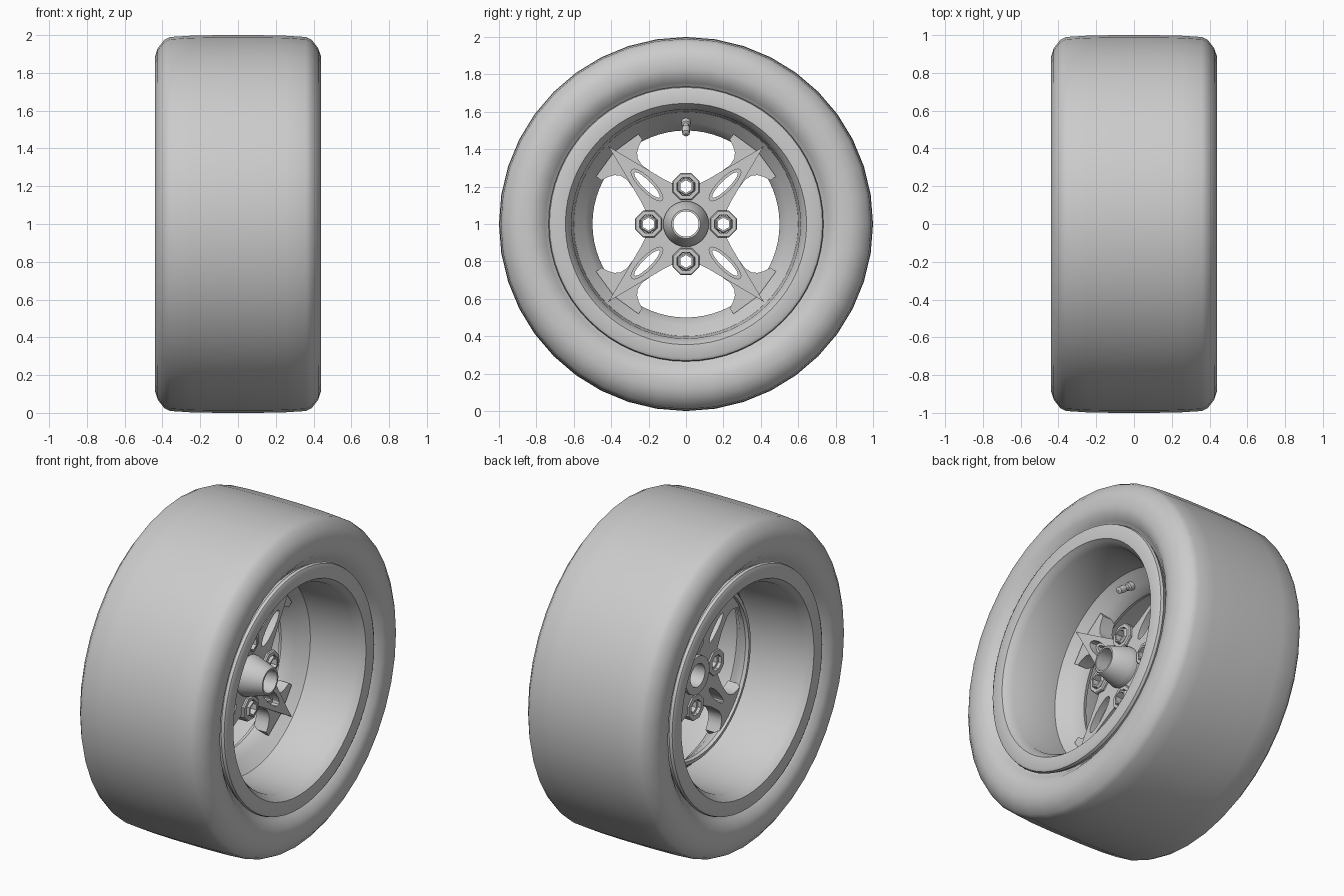
import bpy, bmesh, math
from math import sin, cos, pi, radians

if "Cube" in bpy.data.objects:
    bpy.data.objects.remove(bpy.data.objects["Cube"])

CZ = 1.0  # axle height; the axle runs along x


def finish(name, bm, smooth=35):
    bmesh.ops.recalc_face_normals(bm, faces=bm.faces)
    me = bpy.data.meshes.new(name)
    bm.to_mesh(me)
    bm.free()
    ob = bpy.data.objects.new(name, me)
    ob.location = (0, 0, CZ)
    bpy.context.collection.objects.link(ob)
    bpy.ops.object.select_all(action='DESELECT')
    ob.select_set(True)
    bpy.context.view_layer.objects.active = ob
    if smooth:
        bpy.ops.object.shade_smooth_by_angle(angle=radians(smooth))
    return ob


def revolve(name, profile, n=64, cy=0, cz=0, phase=0, smooth=35):
    """Closed (x, radius) profile swept around an axis parallel to x."""
    bm = bmesh.new()
    rings = []
    for i in range(n):
        a = 2 * pi * i / n + phase
        rings.append([bm.verts.new((x, cy + r * sin(a), cz + r * cos(a))) for x, r in profile])
    m = len(profile)
    for i in range(n):
        p, q = rings[i], rings[(i + 1) % n]
        for j in range(m):
            bm.faces.new((p[j], p[(j + 1) % m], q[(j + 1) % m], q[j]))
    return finish(name, bm, smooth)


def prism(bm, outline, x0, x1):
    """Extrude a (y, z) outline from x0 to x1; returns the front cap."""
    back = [bm.verts.new((x0, y, z)) for y, z in outline]
    front = [bm.verts.new((x1, y, z)) for y, z in outline]
    n = len(outline)
    bm.faces.new(back[::-1])
    cap = bm.faces.new(front)
    for i in range(n):
        j = (i + 1) % n
        bm.faces.new((back[i], back[j], front[j], front[i]))
    return cap


def turn(points, k):
    """Rotate (u, v) arm coordinates onto the k-th diagonal."""
    a = pi / 4 + k * pi / 2
    return [(u * cos(a) - v * sin(a), u * sin(a) + v * cos(a)) for u, v in points]


def four_fold(half):
    """Half an arm (tip to root), mirrored and repeated four times."""
    arm = [(u, -v) for u, v in reversed(half)] + [p for p in half if p[1] > 0]
    arm = [p for i, p in enumerate(arm) if i == 0 or p != arm[i - 1]]
    return [p for k in range(4) for p in turn(arm, k)]


def circle(r, n, cy=0, cz=0):
    return [(cy + r * cos(2 * pi * i / n), cz + r * sin(2 * pi * i / n)) for i in range(n)]


def cut(ob, half_len, half_wid):
    """Cut the axle bore, bolt holes and spoke slots."""
    bm = bmesh.new()
    prism(bm, circle(0.085, 32), -0.3, 0.3)
    for k in range(4):
        a = k * pi / 2
        prism(bm, circle(0.052, 16, 0.2 * cos(a), 0.2 * sin(a)), -0.3, 0.3)
        slot = [(0.295 + half_len * cos(t), half_wid * sin(t))
                for t in (2 * pi * i / 20 for i in range(20))]
        prism(bm, turn(slot, k), -0.3, 0.3)
    cutter = finish("hole_cutter", bm, 0)
    cutter.hide_render = True
    mod = ob.modifiers.new("holes", 'BOOLEAN')
    mod.operation = 'DIFFERENCE'
    mod.solver = 'EXACT'
    mod.object = cutter
    bpy.ops.object.select_all(action='DESELECT')
    ob.select_set(True)
    bpy.context.view_layer.objects.active = ob
    bpy.ops.object.modifier_apply(modifier=mod.name)
    bpy.data.objects.remove(cutter)
    bpy.ops.object.shade_smooth_by_angle(angle=radians(30))


def mirrored(half):
    return half + [(-x, r) for x, r in reversed(half)]


# Tyre
revolve("tire", mirrored([
    (0.28, 0.67), (0.36, 0.69), (0.375, 0.73), (0.40, 0.755), (0.43, 0.79), (0.44, 0.83),
    (0.44, 0.885), (0.425, 0.93), (0.39, 0.975), (0.36, 0.99), (0.25, 0.997), (0.10, 1.0)]),
    n=40, smooth=50)

# Rim barrel with flanges on both sides
inner = mirrored([(0.40, 0.735), (0.417, 0.73), (0.425, 0.715), (0.42, 0.645),
                  (0.405, 0.635), (0.37, 0.612), (0.08, 0.60)])
revolve("rim", inner + [(-0.37, 0.72), (-0.35, 0.66), (0.35, 0.66), (0.37, 0.72)], n=64)

# Dished ring that carries the spokes
revolve("dish_ring", [(0.08, 0.606), (0.055, 0.585), (0.01, 0.54), (-0.03, 0.51), (-0.055, 0.50),
                      (-0.075, 0.505), (-0.07, 0.53), (-0.02, 0.57), (0.02, 0.61)], n=64)

# Back spoke plate with flared ends
bm = bmesh.new()
prism(bm, four_fold([(0.545, 0), (0.52, 0.16), (0.485, 0.155), (0.472, 0.115), (0.455, 0.085),
                     (0.43, 0.065), (0.39, 0.056), (0.30, 0.07), (0.21, 0.10), (0.16, 0.14)]),
      -0.06, 0.03)
plate = finish("spoke_plate", bm, 0)
cut(plate, 0.095, 0.022)

# Raised four-pointed star on the front
bm = bmesh.new()
cap = prism(bm, four_fold([(0.585, 0), (0.255, 0.085), (0.15, 0.12)]), 0.02, 0.075)
bmesh.ops.inset_region(bm, faces=[cap], thickness=0.014, depth=0.015, use_even_offset=True)
star = finish("spoke_star", bm, 0)
cut(star, 0.115, 0.036)

# Hub: tapered nose with a through bore
revolve("hub", [(-0.08, 0.07), (-0.08, 0.115), (0.09, 0.122), (0.11, 0.115), (0.215, 0.083),
                (0.22, 0.078), (0.22, 0.068)], n=32)

# Bolt bosses and wheel nuts
for k in range(4):
    cy, cz = 0.2 * cos(k * pi / 2), 0.2 * sin(k * pi / 2)
    revolve(f"bolt_boss_{k + 1}", [(-0.07, 0.048), (-0.07, 0.078), (0.085, 0.078),
                                   (0.092, 0.072), (0.092, 0.052), (0.06, 0.048)],
            8, cy, cz, pi / 8, 20)
    revolve(f"wheel_nut_{k + 1}", [(-0.05, 0.034), (-0.05, 0.051), (0.095, 0.051),
                                   (0.105, 0.044), (0.105, 0.034)], 6, cy, cz, 0, 20)

# Valve stem, tilted towards the axle
valve = revolve("valve_stem", [(-0.03, 0.003), (-0.03, 0.026), (0.03, 0.024), (0.035, 0.015),
                               (0.06, 0.015), (0.065, 0.022), (0.11, 0.020), (0.115, 0.003)], 12)
valve.location = (0.02, 0, CZ + 0.548)
valve.rotation_euler = (0, radians(35), 0)
